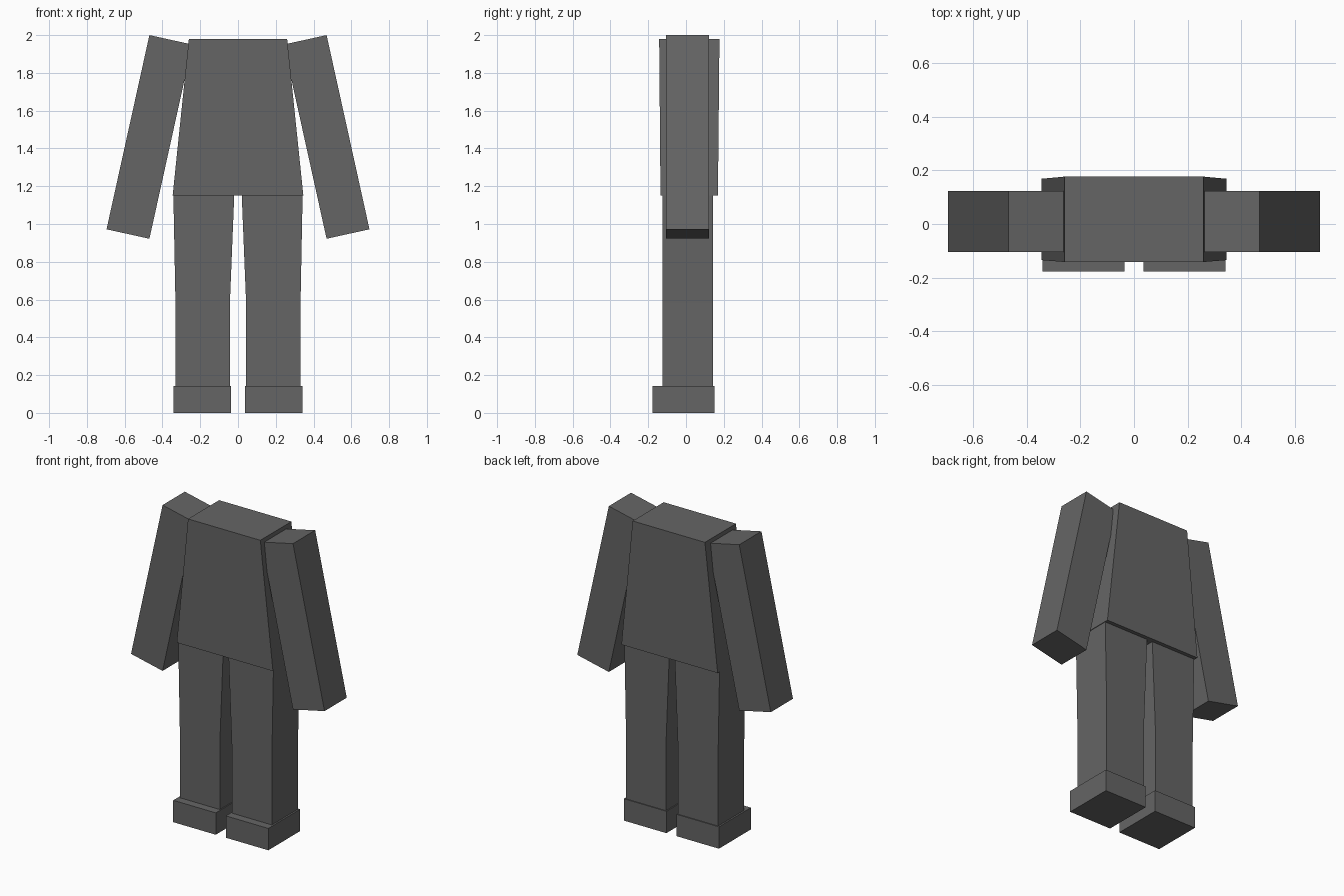
import bpy
import bmesh

cube = bpy.data.objects.get("Cube")
if cube:
    bpy.data.objects.remove(cube, do_unlink=True)

# One flat dark grey for the whole figure
GREY = (0.13, 0.13, 0.13, 1.0)
mat = bpy.data.materials.new("dark grey")
mat.use_nodes = True
mat.diffuse_color = GREY
bsdf = mat.node_tree.nodes["Principled BSDF"]
bsdf.inputs["Base Color"].default_value = GREY
bsdf.inputs["Roughness"].default_value = 0.9


def loft(name, rings, side=1):
    """Closed solid through four-cornered rings listed from bottom to top."""
    bm = bmesh.new()
    loops = [[bm.verts.new((x * side, y, z)) for x, y, z in r] for r in rings]
    bm.faces.new(loops[0])
    bm.faces.new(loops[-1])
    for a, b in zip(loops, loops[1:]):
        for i in range(4):
            j = (i + 1) % 4
            bm.faces.new((a[i], a[j], b[j], b[i]))
    bmesh.ops.recalc_face_normals(bm, faces=bm.faces)
    mesh = bpy.data.meshes.new(name)
    bm.to_mesh(mesh)
    bm.free()
    mesh.materials.append(mat)
    obj = bpy.data.objects.new(name, mesh)
    bpy.context.collection.objects.link(obj)
    return obj


def ring(x0, x1, y0, y1, z0, z1=None):
    """Rectangle ring; z0 and z1 are the heights at x0 and x1."""
    z1 = z0 if z1 is None else z1
    return [(x0, y0, z0), (x1, y0, z1), (x1, y1, z1), (x0, y1, z0)]


# Torso, wider at the hem
loft("torso", [ring(-0.346, 0.346, -0.135, 0.169, 1.15),
               ring(-0.26, 0.26, -0.142, 0.177, 1.98)])

for label, side in (("left", 1), ("right", -1)):
    # Arm, slanting outwards from the shoulder
    loft(label + "_arm", [ring(0.469, 0.696, -0.105, 0.123, 0.922, 0.972),
                          ring(0.242, 0.469, -0.105, 0.123, 1.95, 2.0)], side)
    # Leg, narrowing to the knee and straight below it
    loft(label + "_leg", [ring(0.043, 0.331, -0.125, 0.144, 0.14),
                          ring(0.043, 0.331, -0.125, 0.144, 0.58),
                          ring(0.020, 0.342, -0.125, 0.144, 1.15)], side)
    # Shoe, reaching forward of the leg
    loft(label + "_shoe", [ring(0.036, 0.342, -0.177, 0.15, 0.0),
                           ring(0.036, 0.342, -0.177, 0.15, 0.142)], side)
